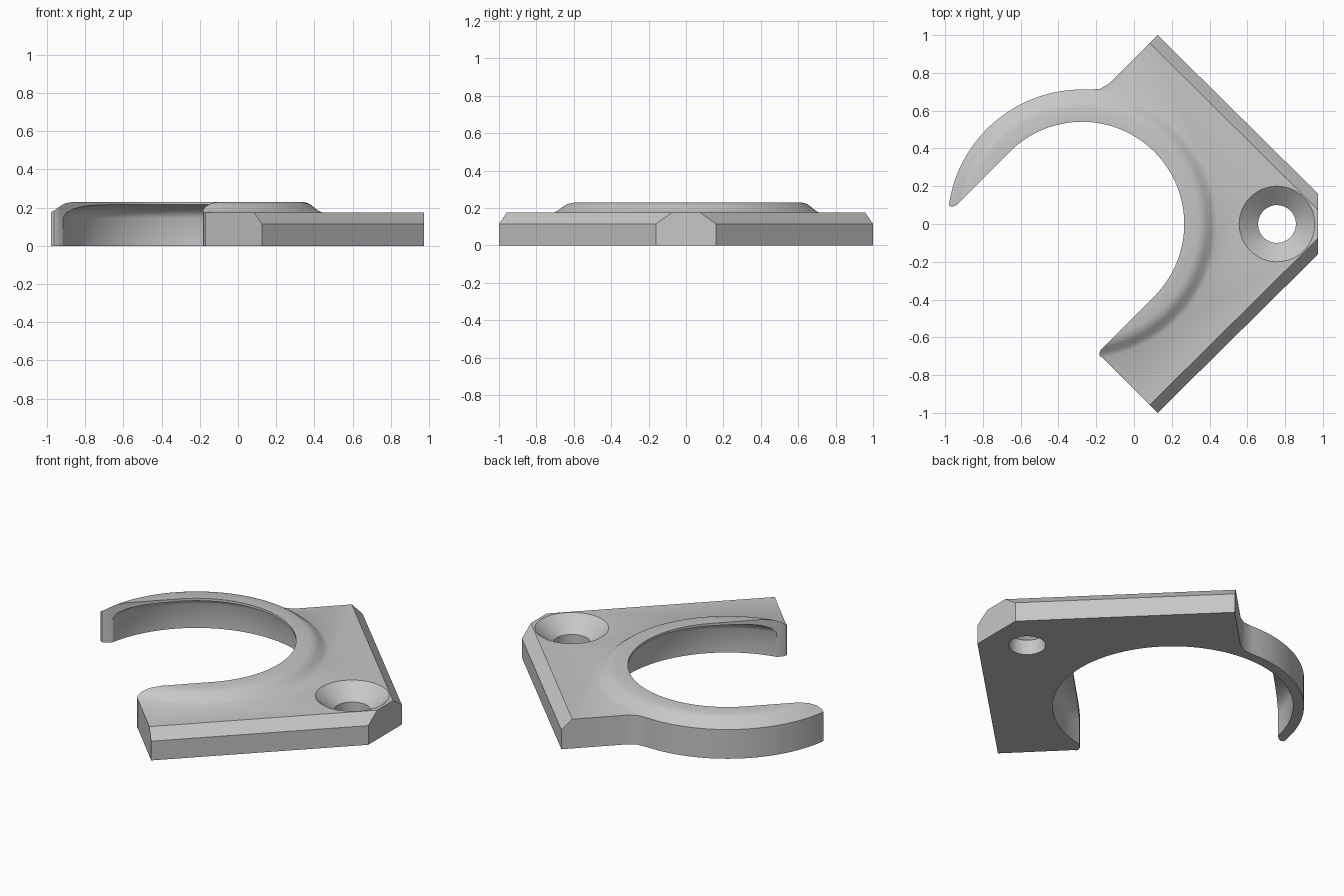
import bpy, bmesh, math
from mathutils import Vector

old = bpy.data.objects.get("Cube")
if old:
    bpy.data.objects.remove(old, do_unlink=True)

grey = bpy.data.materials.new("plain_grey")
grey.use_nodes = True
grey.diffuse_color = (0.57, 0.57, 0.57, 1)
grey.node_tree.nodes["Principled BSDF"].inputs["Base Color"].default_value = grey.diffuse_color

CX = -0.275      # centre of the round pocket
SEGMENTS = 144


def loft(name, rings):
    """Closed solid through equal-length rings of points, listed upwards."""
    bm = bmesh.new()
    rows = [[bm.verts.new(p) for p in ring] for ring in rings]
    n = len(rows[0])
    for low, high in zip(rows, rows[1:]):
        for i in range(n):
            j = (i + 1) % n
            bm.faces.new((low[i], low[j], high[j], high[i]))
    bm.faces.new(rows[0][::-1])
    bm.faces.new(rows[-1])
    bmesh.ops.recalc_face_normals(bm, faces=bm.faces)
    mesh = bpy.data.meshes.new(name)
    bm.to_mesh(mesh)
    bm.free()
    mesh.materials.append(grey)
    obj = bpy.data.objects.new(name, mesh)
    bpy.context.collection.objects.link(obj)
    return obj


def lathe(name, profile, cx):
    """Solid of revolution from (radius, height) pairs."""
    angles = [math.tau * i / SEGMENTS for i in range(SEGMENTS)]
    return loft(name, [[(cx + r * math.cos(a), r * math.sin(a), z) for a in angles]
                       for r, z in profile])


def combine(target, tool, operation):
    bpy.context.view_layer.objects.active = target
    mod = target.modifiers.new(tool.name, "BOOLEAN")
    mod.operation, mod.object, mod.solver = operation, tool, "EXACT"
    bpy.ops.object.modifier_apply(modifier=mod.name)
    bpy.data.objects.remove(tool, do_unlink=True)


# Mounting plate, with its two outer top edges chamfered
inner = [(-0.375, -0.5), (CX, 0), (CX, 0.65), (-0.25, 0.711), (-0.18, 0.715), (-0.13, 0.745)]
base = [(0.125, 1), (0.975, 0.16), (0.975, -0.16), (0.125, -1)]
top = [(0.083, 0.958), (0.975, 0.075), (0.975, -0.075), (0.083, -0.958)]
plate = loft("mounting_plate", [
    [(x, y, z) for x, y in (outline + inner)[::-1]]
    for outline, z in ((base, 0), (base, 0.115), (top, 0.175))])

# Raised ring that forms the collar and the hooked arm
collar = lathe("collar", [(0.712, 0), (0.712, 0.175), (0.69, 0.187), (0.665, 0.208),
                          (0.645, 0.222), (0.615, 0.23)], CX)
combine(plate, collar, "UNION")

# Pocket, undercut below a thin lip
pocket = lathe("pocket", [(0.653, -0.1), (0.653, 0.145), (0.64, 0.172), (0.61, 0.195),
                          (0.575, 0.209), (0.541, 0.215), (0.541, 0.3)], CX)
combine(plate, pocket, "DIFFERENCE")

# Diagonal mouth of the pocket, with rounded ends
side = [(0, 0.541), (0.4, 0.541), (0.423, 0.551), (0.43, 0.57), (0.43, 0.8), (1.5, 0.8)]
mouth = side + [(u, -v) for u, v in reversed(side)]
along, across = Vector((-1, -1)).normalized(), Vector((-1, 1)).normalized()
flat = [Vector((CX, 0)) + along * u + across * v for u, v in mouth]
combine(plate, loft("mouth", [[(p.x, p.y, z) for p in flat] for z in (-0.1, 0.3)]), "DIFFERENCE")

# Countersunk screw hole
screw_hole = lathe("screw_hole", [(0.1, -0.1), (0.1, 0.09), (0.2, 0.175), (0.2, 0.3)], 0.757)
combine(plate, screw_hole, "DIFFERENCE")

bpy.ops.object.select_all(action="DESELECT")
plate.select_set(True)
bpy.context.view_layer.objects.active = plate
bpy.ops.object.shade_smooth_by_angle(angle=math.radians(32))
